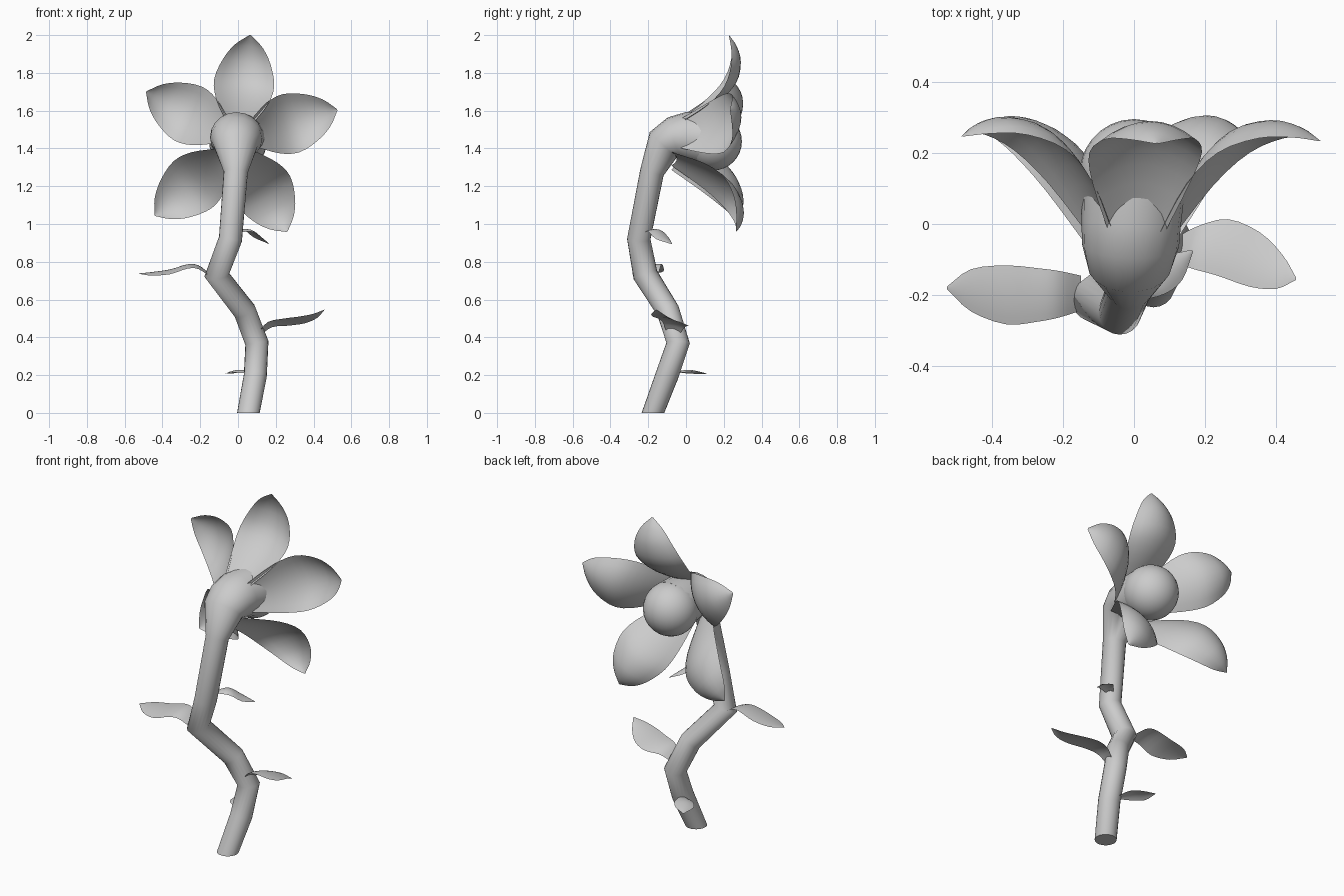
import bpy, bmesh, math
from mathutils import Vector

if "Cube" in bpy.data.objects:
    bpy.data.objects.remove(bpy.data.objects["Cube"])


def finish(name, bm, angle=60):
    bmesh.ops.recalc_face_normals(bm, faces=bm.faces)
    mesh = bpy.data.meshes.new(name)
    bm.to_mesh(mesh)
    bm.free()
    obj = bpy.data.objects.new(name, mesh)
    bpy.context.collection.objects.link(obj)
    bpy.context.view_layer.objects.active = obj
    obj.select_set(True)
    bpy.ops.object.shade_smooth_by_angle(angle=math.radians(angle))
    obj.select_set(False)
    return obj


def smooth_path(pts, steps):
    """Catmull-Rom through points of any dimension."""
    p = [Vector(q) for q in pts]
    p = [2 * p[0] - p[1]] + p + [2 * p[-1] - p[-2]]
    out = []
    for a, b, c, d in zip(p, p[1:], p[2:], p[3:]):
        for k in range(steps):
            t = k / steps
            out.append(0.5 * (2 * b + (c - a) * t + (2 * a - 5 * b + 4 * c - d) * t * t
                              + (3 * b - a - 3 * c + d) * t ** 3))
    return out + [p[-2]]


def tube(name, path, sides=20):
    """Sweep ellipses along (x, y, z, sideways radius, other radius) points."""
    pts = [Vector(p[:3]) for p in path]
    bm = bmesh.new()
    rings = []
    for i, p in enumerate(pts):
        t = Vector((0, 0, 0))
        if i:
            t += (p - pts[i - 1]).normalized()
        if i < len(pts) - 1:
            t += (pts[i + 1] - p).normalized()
        t = Vector((0, 0, 1)) if i == 0 else t.normalized()
        u = (Vector((1, 0, 0)) - t * t.x).normalized() * path[i][3]
        v = t.cross(u).normalized() * path[i][-1]
        rings.append([bm.verts.new(p + u * math.cos(a) + v * math.sin(a))
                      for a in (2 * math.pi * k / sides for k in range(sides))])
    for a, b in zip(rings, rings[1:]):
        for k in range(sides):
            j = (k + 1) % sides
            bm.faces.new((a[k], a[j], b[j], b[k]))
    bm.faces.new(rings[0])
    bm.faces.new(rings[-1])
    return finish(name, bm)


def blade(name, spine, side, bend, cols=8, steps=3):
    """Thin leaf: (x, y, z, half width) spine, edges offset along bend."""
    side, bend = Vector(side).normalized(), Vector(bend)
    bm = bmesh.new()
    rows = []
    for q in smooth_path(spine, steps):
        w = max(q[3], 0.002)
        row = []
        for k in range(cols + 1):
            s = 2 * k / cols - 1
            row.append(bm.verts.new(Vector(q[:3]) + side * (s * w) + bend * (w * s * s)))
        rows.append(row)
    for a, b in zip(rows, rows[1:]):
        for k in range(cols):
            bm.faces.new((a[k], a[k + 1], b[k + 1], b[k]))
    return finish(name, bm)


# Crooked stem swelling into the flower cup
tube("stem_and_cup", [
    (.055, -.175, 0, .06), (.092, -.1, .2, .061), (.1, -.042, .37, .062),
    (.035, -.095, .54, .061), (-.112, -.215, .73, .066), (-.04, -.25, .92, .062),
    (-.012, -.18, 1.275, .064), (-.013, -.12, 1.42, .118, .098),
    (-.01, -.06, 1.45, .137, .12), (-.008, 0, 1.46, .14, .132), (0, .13, 1.445, .147)])

# Round flower centre
bm = bmesh.new()
bmesh.ops.create_uvsphere(bm, u_segments=28, v_segments=16, radius=.153)
bmesh.ops.translate(bm, verts=bm.verts, vec=(0, .143, 1.437))
finish("flower_centre", bm)

# Five petals: tip x, tip z, base y shift, tip y shift, base z shift
profile = [(.09, -.02, .072), (.2, .165, .138), (.3, .265, .16),
           (.41, .293, .128), (.495, .274, .075), (.555, .235, .004)]
petals = [(.065, 2.0, .01, -.007, 0), (.525, 1.605, 0, 0, 0), (-.485, 1.70, 0, .013, 0),
          (-.44, 1.045, -.04, .028, -.05), (.26, .96, -.04, .03, -.03)]
for i, (tx, tz, yb, yt, zb) in enumerate(petals):
    cz = 1.45 + zb
    dx, dz = tx + .005, tz - cz
    length = math.hypot(dx, dz)
    spine = []
    for r, y, w in profile:
        f = r / .555
        spine.append((-.005 + dx * f, y + yb * (1 - f) + yt * f, cz + dz * f, w))
    blade(f"petal_{i + 1}", spine, (-dz / length, 0, dx / length), (0, -.4, 0))

# Large leaves on the bends
blade("leaf_left", [(-.15, -.195, .735, .05), (-.21, -.198, .778, .066),
                    (-.27, -.2, .782, .076), (-.36, -.2, .755, .084),
                    (-.46, -.187, .742, .06), (-.528, -.18, .738, .003)],
      (0, 1, .15), (0, 0, -.1))
blade("leaf_right", [(.115, -.07, .425, .035), (.17, -.065, .475, .062),
                     (.25, -.066, .49, .083), (.34, -.1, .502, .08),
                     (.41, -.135, .52, .05), (.457, -.155, .546, .003)],
      (.18, .95, -.22), (0, 0, -.12))

# Small leaves
blade("small_leaf_upper", [(.005, -.2, .965, .02), (.06, -.165, .972, .042),
                           (.11, -.125, .935, .042), (.165, -.075, .895, .003)],
      (.6, -.75, -.1), (0, 0, -.25))
blade("small_leaf_lower", [(.06, -.05, .215, .02), (.015, 0, .228, .05),
                           (-.025, .05, .222, .048), (-.06, .11, .208, .003)],
      (.8, .6, .05), (0, 0, -.25))
